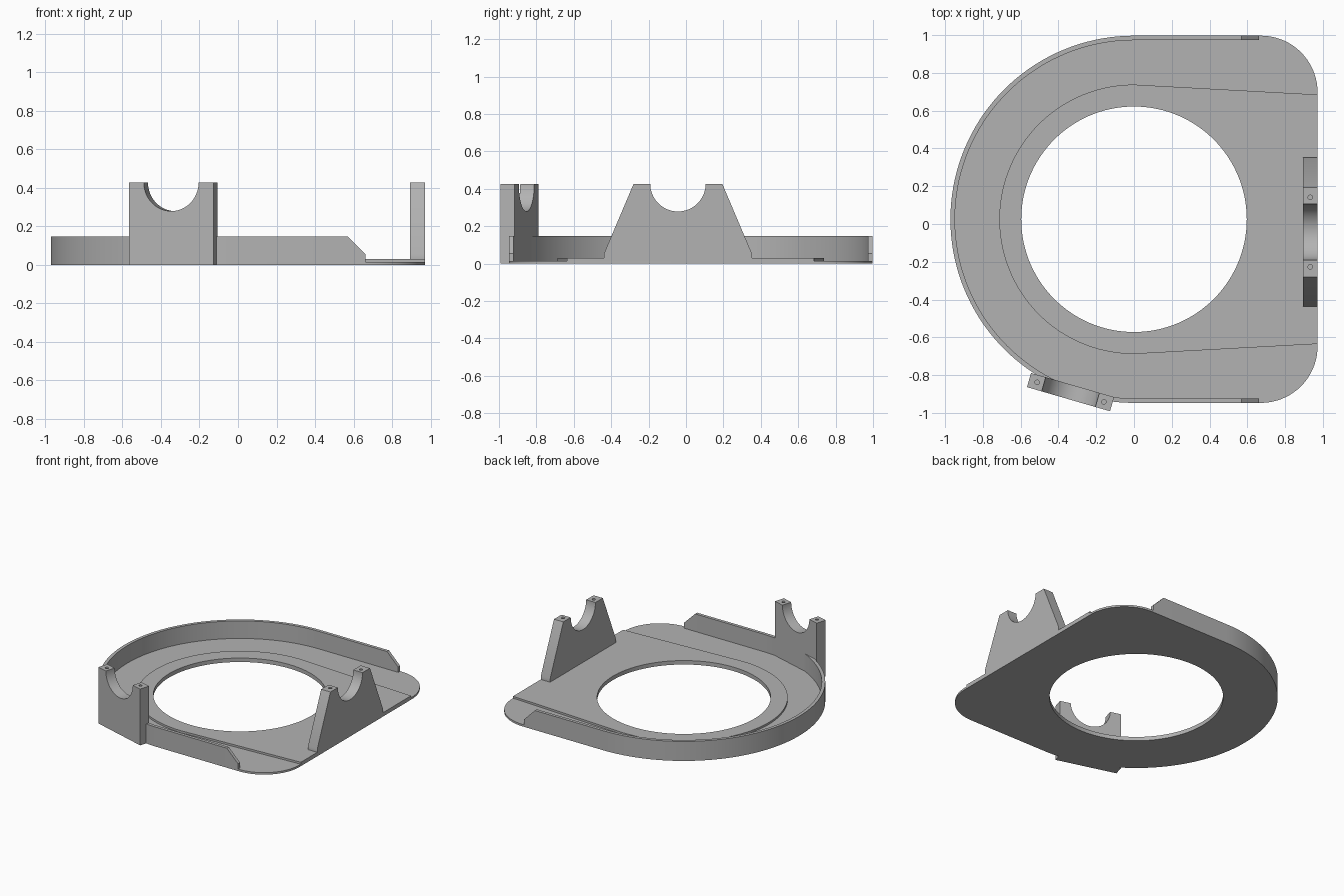
import bpy, bmesh
from math import sin, cos, pi, radians
from mathutils import Matrix, Vector

if "Cube" in bpy.data.objects:
    bpy.data.objects.remove(bpy.data.objects["Cube"])

CY = 0.025           # y centre of the ring
R, HOLE = 0.972, 0.597
BASE, STEP = 0.015, 0.03
TOP = 0.427          # height of both cradles

grey = bpy.data.materials.new("plain grey")
grey.use_nodes = True
colour = (0.45, 0.45, 0.45, 1)
grey.diffuse_color = colour
grey.node_tree.nodes["Principled BSDF"].inputs["Base Color"].default_value = colour


def arc(cx, cy, r, start, end, n):
    """Points on an arc, angles in degrees."""
    steps = [radians(start + (end - start) * i / n) for i in range(n + 1)]
    return [(cx + r * cos(a), cy + r * sin(a)) for a in steps]


def make_object(name, bm, matrix=Matrix()):
    bmesh.ops.recalc_face_normals(bm, faces=bm.faces)
    mesh = bpy.data.meshes.new(name)
    bm.to_mesh(mesh)
    bm.free()
    mesh.materials.append(grey)
    obj = bpy.data.objects.new(name, mesh)
    obj.matrix_world = matrix
    bpy.context.collection.objects.link(obj)
    return obj


def prism(name, outline, low, high, matrix=Matrix()):
    """Extrude a flat outline from low to high along local z."""
    bm = bmesh.new()
    face = bm.faces.new([bm.verts.new((x, y, low)) for x, y in outline])
    new = bmesh.ops.extrude_face_region(bm, geom=[face])["geom"]
    moved = [v for v in new if isinstance(v, bmesh.types.BMVert)]
    bmesh.ops.translate(bm, verts=moved, vec=(0, 0, high - low))
    return make_object(name, bm, matrix)


def cut(obj, cutter):
    """Subtract a cutter, bake the result and remove the cutter."""
    cutter.hide_render = True
    mod = obj.modifiers.new("cut", "BOOLEAN")
    mod.operation, mod.solver, mod.object = "DIFFERENCE", "EXACT", cutter
    bpy.context.view_layer.update()
    graph = bpy.context.evaluated_depsgraph_get()
    baked = bpy.data.meshes.new_from_object(obj.evaluated_get(graph))
    obj.modifiers.clear()
    obj.data = baked
    bpy.data.objects.remove(cutter)


# Base plate: round on the left, rounded corners on the right
corner = 0.3
plate_outline = (arc(0, CY, R, 90, 270, 72)
                 + arc(R - corner, CY - R + corner, corner, -90, 0, 18)
                 + arc(R - corner, CY + R - corner, corner, 0, 90, 18))
base_plate = prism("base_plate", plate_outline, 0, BASE)

# Raised step around the opening, tapering towards the right edge
step_outline = arc(0, CY, 0.713, 90, 270, 72) + [(R, CY - 0.66), (R, CY + 0.66)]
raised_step = prism("raised_step", step_outline, BASE, STEP)

for part in (base_plate, raised_step):
    cut(part, prism("hole_cutter", arc(0, CY, HOLE, 0, 357, 119), -0.1, 0.1))

# Rim wall: a U-shaped band with chamfered ends
WALL, RIM = 0.024, 0.148
stations = [((x, s), (0, s), h) for x, s, h in ((0.663, 1, 0.055), (0.57, 1, RIM))]
stations += [((0, 0), d, RIM) for d in arc(0, 0, 1, 90, 270, 72)]
stations += [((x, -s), (0, -s), h) for (x, s), _, h in reversed(stations[:2])]
bm = bmesh.new()
rings = []
for (x, _), (dx, dy), height in stations:
    section = [(R, BASE), (R, height), (R - WALL, height), (R - WALL, BASE)]
    rings.append([bm.verts.new((x + dx * r, CY + dy * r, z)) for r, z in section])
for a, b in zip(rings, rings[1:]):
    for i in range(4):
        j = (i + 1) % 4
        bm.faces.new((a[i], a[j], b[j], b[i]))
bm.faces.new(rings[0])
bm.faces.new(rings[-1])
rim_wall = make_object("rim_wall", bm)


def cradle(name, side, centre, angle):
    """Upright with a half-round saddle and a screw hole on each tip."""
    # local x runs along the cradle, local y is up, local z is its thickness
    place = (Matrix.Translation(Vector(centre)) @ Matrix.Rotation(radians(angle), 4, "Z")
             @ Matrix.Rotation(pi / 2, 4, "X"))
    saddle = arc(0, TOP, 0.148, 180, 360, 40)
    outline = [(-x, z) for x, z in side] + saddle + [(x, z) for x, z in reversed(side)]
    obj = prism(name, outline, -0.039, 0.039, place)
    for x in (-0.184, 0.184):
        spot = place @ Vector((x, TOP, 0))
        hole = arc(spot.x, spot.y, 0.012, 0, 345, 23)
        cut(obj, prism("screw_cutter", hole, TOP - 0.1, TOP + 0.1))
    return obj


# Straight cradle across the rim, and tapered cradle on the right edge
rim_cradle = cradle("rim_cradle", [(0.229, 0), (0.229, TOP)], (-0.336, -0.89, 0), -16.2)
edge_cradle = cradle("edge_cradle", [(0.395, STEP), (0.395, 0.055), (0.237, TOP)],
                     (R - 0.039, -0.043, 0), 90)

# Smooth the curved surfaces and keep the edges crisp
bpy.ops.object.select_all(action="DESELECT")
for part in (base_plate, raised_step, rim_wall, rim_cradle, edge_cradle):
    part.select_set(True)
bpy.context.view_layer.objects.active = base_plate
bpy.ops.object.shade_smooth_by_angle(angle=radians(30))
